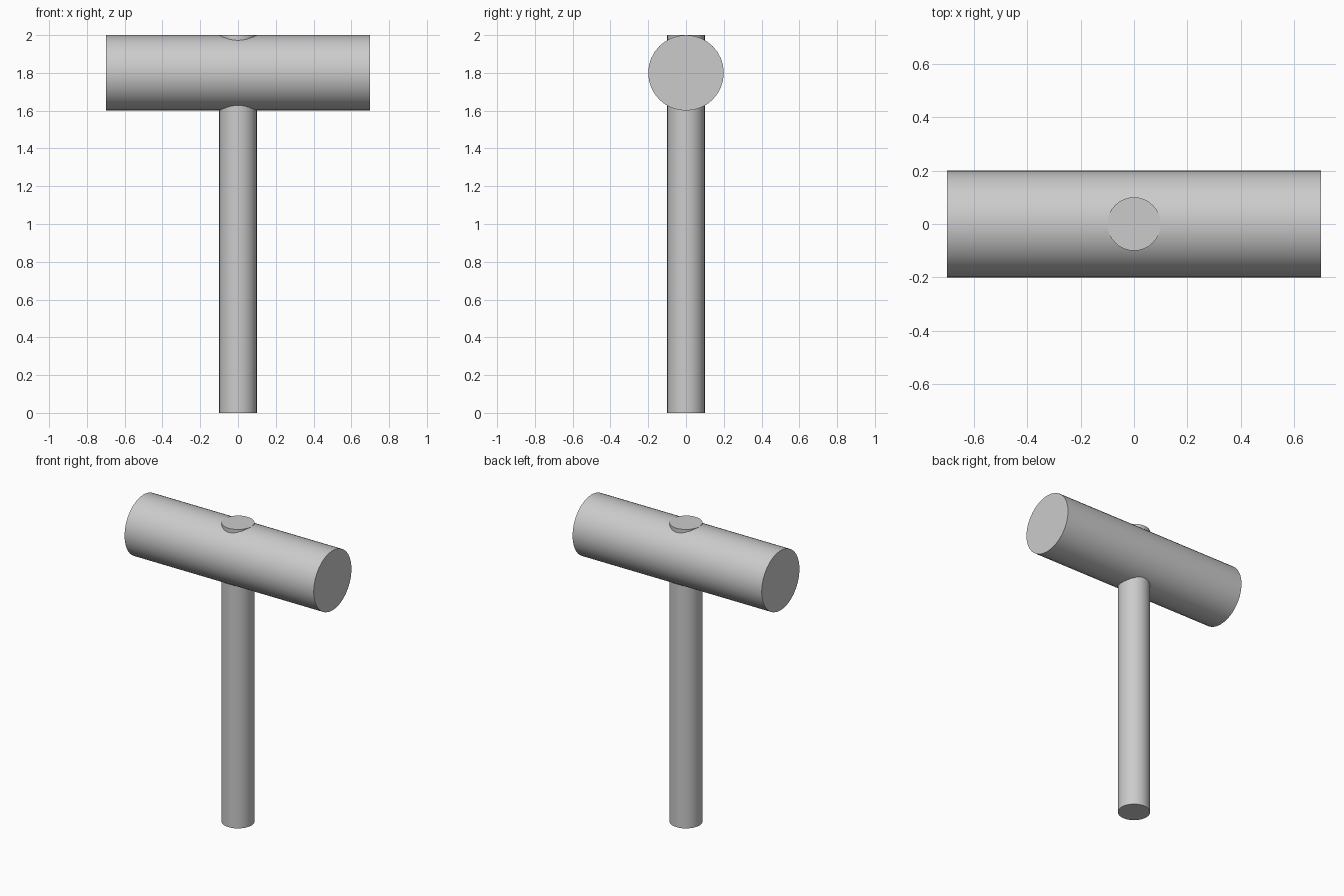
import bpy
import math

if "Cube" in bpy.data.objects:
    bpy.data.objects.remove(bpy.data.objects["Cube"])


def cylinder(name, radius, length, location, rotation=(0, 0, 0)):
    bpy.ops.mesh.primitive_cylinder_add(vertices=32, radius=radius, depth=length,
                                        location=location, rotation=rotation)
    obj = bpy.context.object
    obj.name = name
    bpy.ops.object.shade_smooth_by_angle(angle=math.radians(30))
    return obj


# Upright handle, running through the head to its top
cylinder("handle", 0.1, 2.0, (0, 0, 1.0))

# Mallet head lying along x
cylinder("head", 0.2, 1.4, (0, 0, 1.8), (0, math.pi / 2, 0))
